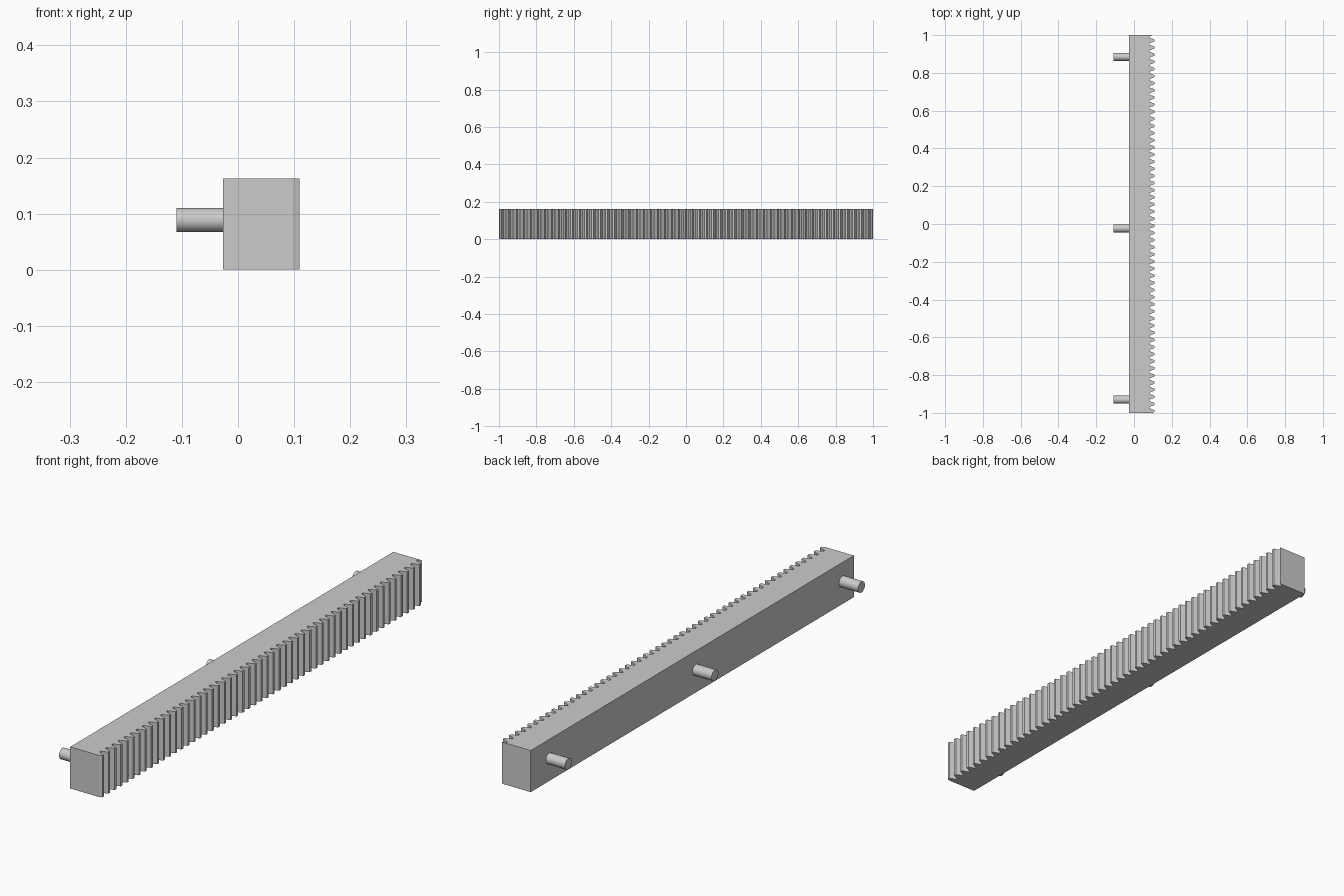
import bpy, bmesh, math
from mathutils import Matrix

if "Cube" in bpy.data.objects:
    bpy.data.objects.remove(bpy.data.objects["Cube"])

TEETH = 53
PITCH = 2.0 / TEETH
MODULE = PITCH / math.pi
BACK, TIP, HEIGHT = -0.027, 0.1095, 0.163
LINE = TIP - MODULE                 # pitch line of the teeth
ROOT = LINE - 1.25 * MODULE
SLOPE = math.tan(math.radians(20))

grey = bpy.data.materials.new("plain grey")
grey.diffuse_color = (0.6, 0.6, 0.6, 1)
grey.use_nodes = True
grey.node_tree.nodes["Principled BSDF"].inputs["Base Color"].default_value = grey.diffuse_color


def add_object(name, bm):
    bmesh.ops.recalc_face_normals(bm, faces=bm.faces)
    mesh = bpy.data.meshes.new(name)
    bm.to_mesh(mesh)
    bm.free()
    mesh.materials.append(grey)
    obj = bpy.data.objects.new(name, mesh)
    bpy.context.collection.objects.link(obj)
    return obj


# Toothed bar: outline in plan, ends cut at the pitch line, extruded upwards
outline = [(BACK, -1.0), (LINE, -1.0)]
for i in range(TEETH):
    middle = -1 + (i + 0.25) * PITCH
    tip_half = PITCH / 4 - MODULE * SLOPE
    root_half = PITCH / 4 + 1.25 * MODULE * SLOPE
    outline += [(TIP, middle - tip_half), (TIP, middle + tip_half),
                (ROOT, middle + root_half), (ROOT, middle + PITCH - root_half)]
outline += [(LINE, 1.0), (BACK, 1.0)]

bm = bmesh.new()
base = bm.faces.new([bm.verts.new((x, y, 0)) for x, y in outline])
top = bmesh.ops.extrude_face_region(bm, geom=[base], use_keep_orig=True)["geom"]
bmesh.ops.translate(bm, vec=(0, 0, HEIGHT),
                    verts=[v for v in top if isinstance(v, bmesh.types.BMVert)])
add_object("toothed_bar", bm)

# Three round mounting pins on the back
PIN_END = -0.1095
for i, y in enumerate((-0.93, -0.023, 0.885)):
    bm = bmesh.new()
    bmesh.ops.create_cone(
        bm, cap_ends=True, segments=32, radius1=0.0213, radius2=0.0213,
        depth=BACK - PIN_END,
        matrix=Matrix.Translation(((BACK + PIN_END) / 2, y, 0.0885))
        @ Matrix.Rotation(math.pi / 2, 4, 'Y'))
    pin = add_object(f"mounting_pin_{i + 1}", bm)
    bpy.ops.object.select_all(action='DESELECT')
    pin.select_set(True)
    bpy.context.view_layer.objects.active = pin
    bpy.ops.object.shade_smooth_by_angle(angle=math.radians(35))
